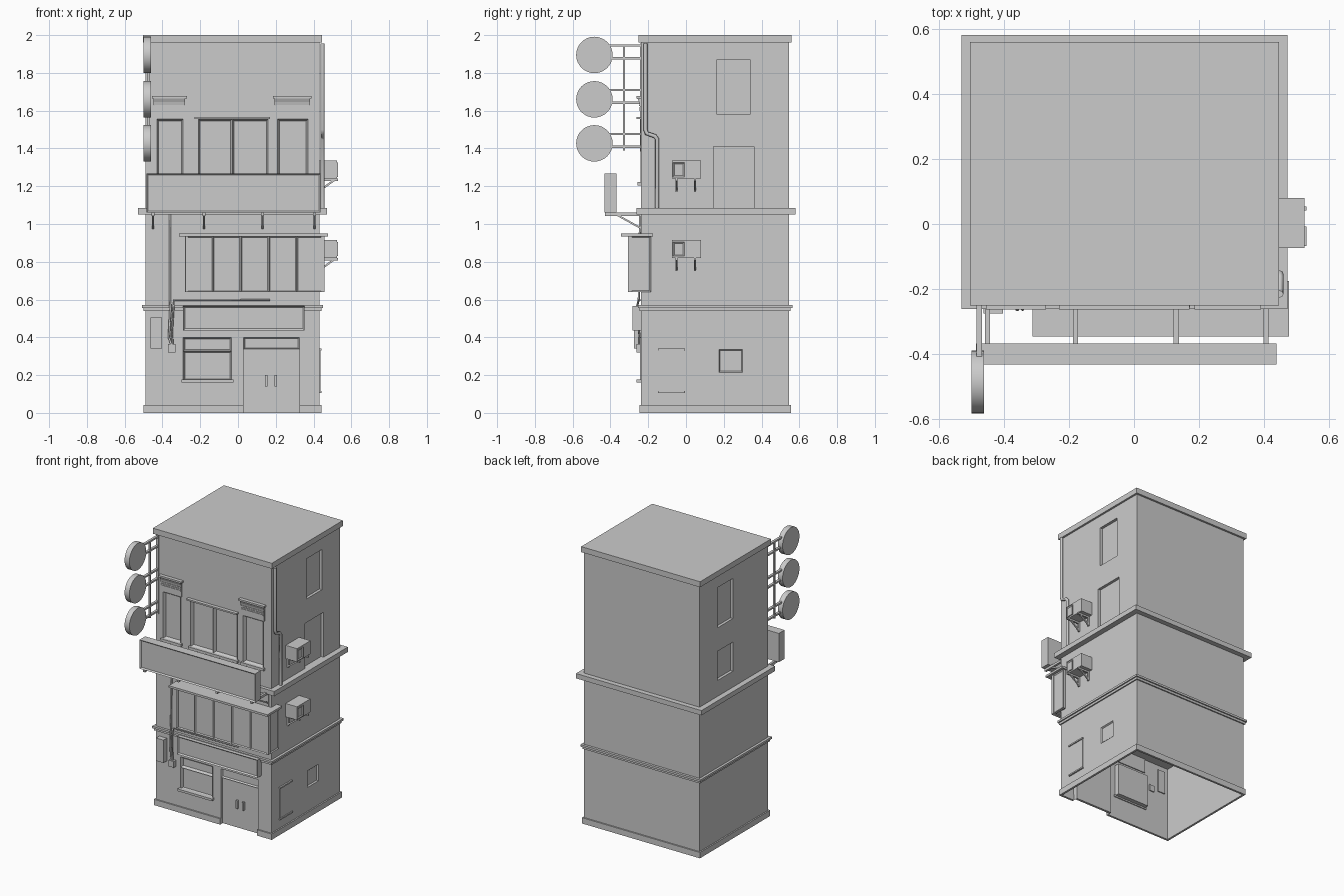
import bpy, bmesh, math
from mathutils import Vector, Matrix

if "Cube" in bpy.data.objects:
    bpy.data.objects.remove(bpy.data.objects["Cube"])

X0, X1, Y0, Y1 = -0.49, 0.432, -0.237, 0.545   # wall planes


def finish(name, bm):
    me = bpy.data.meshes.new(name)
    bm.to_mesh(me)
    bm.free()
    ob = bpy.data.objects.new(name, me)
    bpy.context.collection.objects.link(ob)
    return ob


def add_box(bm, x0, x1, y0, y1, z0, z1):
    m = Matrix.Translation(((x0+x1)/2, (y0+y1)/2, (z0+z1)/2)) @ Matrix.Diagonal((x1-x0, y1-y0, z1-z0, 1))
    return bmesh.ops.create_cube(bm, size=1, matrix=m)['verts']


def boxes(name, *bounds):
    bm = bmesh.new()
    for b in bounds:
        add_box(bm, *b)
    return finish(name, bm)


def panel(name, b, normals=((0, -1, 0),), rim=0.012, depth=0.01):
    """Box whose faces along the given normals are framed and recessed."""
    bm = bmesh.new()
    add_box(bm, *b)
    for n in normals:
        n = Vector(n)
        bm.normal_update()
        f = max(bm.faces, key=lambda f: (f.normal.dot(n) > 0.99) * f.calc_area())
        bmesh.ops.inset_individual(bm, faces=[f], thickness=rim)
        bmesh.ops.translate(bm, verts=f.verts, vec=-n*depth)
    return finish(name, bm)


def prism(name, profile, x0, x1, axis='x'):
    """Extrude a closed profile: (y,z) along x, or (x,z) along y."""
    bm = bmesh.new()
    p = (lambda a, b, c: (c, a, b)) if axis == 'x' else (lambda a, b, c: (a, c, b))
    f = bm.faces.new([bm.verts.new(p(a, b, x0)) for a, b in profile])
    r = bmesh.ops.extrude_face_region(bm, geom=[f])
    d = Vector((x1-x0, 0, 0) if axis == 'x' else (0, x1-x0, 0))
    bmesh.ops.translate(bm, verts=[v for v in r['geom'] if isinstance(v, bmesh.types.BMVert)], vec=d)
    bmesh.ops.recalc_face_normals(bm, faces=bm.faces)
    return finish(name, bm)


def pipe(name, pts, r):
    cu = bpy.data.curves.new(name, 'CURVE')
    cu.dimensions, cu.bevel_depth, cu.bevel_resolution, cu.use_fill_caps = '3D', r, 2, True
    s = cu.splines.new('POLY')
    s.points.add(len(pts)-1)
    for q, p in zip(s.points, pts):
        q.co = (*p, 1)
    ob = bpy.data.objects.new(name, cu)
    bpy.context.collection.objects.link(ob)
    return ob


def cut(ob, *bounds):
    c = boxes("cutter", *bounds)
    m = ob.modifiers.new("cut", 'BOOLEAN')
    m.operation, m.solver, m.object = 'DIFFERENCE', 'EXACT', c
    bpy.context.view_layer.objects.active = ob
    bpy.ops.object.modifier_apply(modifier=m.name)
    bpy.data.objects.remove(c)


# --- storeys; ground floor is hollow and open underneath
ground = boxes("ground_floor", (X0, X1, Y0, Y1, 0, 0.55))
cut(ground, (-0.29, -0.035, -0.3, -0.205, 0.17, 0.40), (0.03, 0.325, -0.3, -0.205, -0.1, 0.40),
    (0.42, 0.5, 0.175, 0.30, 0.215, 0.335))
bm = bmesh.new()
bm.from_mesh(ground.data)
bm.normal_update()
bmesh.ops.delete(bm, geom=[f for f in bm.faces if f.normal.z < -0.9 and f.calc_center_median().z < 0.01],
                 context='FACES')
bm.to_mesh(ground.data)
bm.free()
boxes("middle_floor", (X0, X1, Y0, Y1, 0.56, 1.06))
WIN = [(-0.43, -0.29), (-0.21, -0.03), (-0.03, 0.16), (0.21, 0.37)]
upper = boxes("upper_floor", (X0, X1, Y0, Y1, 1.075, 1.97))
cut(upper, *[(a, b, -0.3, -0.212, 1.22, 1.555) for a, b in (WIN[0], (-0.21, 0.16), WIN[3])],
    (X1-0.02, 0.5, 0.165, 0.34, 1.58, 1.87), (X1-0.02, 0.5, 0.145, 0.36, 1.085, 1.41),
    (-0.6, X0+0.02, 0.165, 0.34, 1.58, 1.87), (-0.6, X0+0.02, 0.165, 0.34, 1.20, 1.41))

# --- ledges, roof and plinth
for name, o, z0, z1 in (("lower_band_under", 0.009, 0.54, 0.556), ("lower_band", 0.018, 0.556, 0.571),
                        ("main_ledge", 0.04, 1.05, 1.085), ("roof_slab", 0.014, 1.96, 2.0)):
    e = 0.036 if name == "main_ledge" else o
    f = 0.024 if name == "main_ledge" else o
    boxes(name, (X0-o, X1+o, Y0-f, Y1+e, z0, z1))
P = 0.01
boxes("plinth", (X0-P, 0.03, Y0-P, Y0+0.005, 0, 0.042), (0.325, X1+P, Y0-P, Y0+0.005, 0, 0.042),
      (X0-P, X1+P, Y1-0.005, Y1+P, 0, 0.042), (X0-P, X0+0.005, Y0, Y1, 0, 0.042),
      (X1-0.005, X1+P, Y0, Y1, 0, 0.042))

# --- upper front windows, sills, lintel and hoods
for i, (a, b) in enumerate(WIN):
    panel(f"upper_window_{i}", (a, b, -0.241, -0.205, 1.22, 1.555), rim=0.014, depth=0.022)
for a, b in (WIN[0], (-0.21, 0.16), WIN[3]):
    boxes("upper_sill", (a-0.012, b+0.012, -0.256, -0.23, 1.205, 1.222))
boxes("window_lintel", (-0.23, 0.17, -0.262, -0.23, 1.556, 1.567))
for a, b in (WIN[0], WIN[3]):
    prism("window_hood", [(-0.23, 1.56), (-0.244, 1.56), (-0.244, 1.625), (-0.248, 1.645),
                          (-0.257, 1.665), (-0.23, 1.665)], a-0.017, b+0.01)
    boxes("hood_cap", (a-0.024, b+0.02, -0.263, -0.23, 1.665, 1.678))
    boxes("hood_slats", *[(a-0.012, b+0.005, -0.248, -0.24, z, z+0.006) for z in (1.60, 1.612, 1.624)])

# --- ground front: window, door, handles
panel("shop_window_lower", (-0.29, -0.035, -0.243, -0.2, 0.17, 0.327), rim=0.012, depth=0.022)
panel("shop_window_upper", (-0.29, -0.035, -0.243, -0.2, 0.327, 0.40), rim=0.012, depth=0.022)
boxes("shop_sill", (-0.30, -0.025, -0.262, -0.23, 0.16, 0.176))
boxes("door", (0.03, 0.325, -0.217, -0.2, 0, 0.34))
panel("door_transom", (0.03, 0.325, -0.235, -0.2, 0.337, 0.40), rim=0.01, depth=0.012)
boxes("door_handles", *[(x-0.006, x+0.006, -0.232, -0.21, 0.14, 0.20) for x in (0.15, 0.20)])

# --- signs and bay window
panel("shop_sign", (-0.29, 0.353, -0.283, -0.23, 0.437, 0.566))
boxes("hanging_box_sign", (-0.462, -0.403, -0.275, -0.23, 0.34, 0.505))
panel("long_sign", (-0.485, 0.438, -0.432, -0.367, 1.06, 1.268))
for x in (-0.45, -0.18, 0.13, 0.405):
    boxes("sign_bracket_arm", (x-0.008, x+0.008, -0.43, -0.23, 1.043, 1.06))
    prism("sign_bracket_brace", [(-0.37, 1.045), (-0.235, 0.97), (-0.235, 0.981), (-0.35, 1.045)], x-0.006, x+0.006)
    boxes("sign_bracket_plate", (x-0.009, x+0.009, -0.243, -0.23, 0.955, 1.05))
boxes("bay_core", (-0.275, 0.451, -0.298, -0.19, 0.645, 0.935))
w = 0.738 / 5
for i in range(5):
    panel(f"bay_window_{i}", (-0.28+i*w, -0.28+(i+1)*w, -0.307, -0.285, 0.64, 0.936), rim=0.009, depth=0.008)
for s, x0, x1 in ((-1, -0.28, -0.265), (1, 0.44, 0.458)):
    panel("bay_side", (x0, x1, -0.306, -0.184, 0.64, 0.936), normals=((s, 0, 0),), depth=0.006)
boxes("bay_cap", (-0.312, 0.476, -0.345, -0.175, 0.935, 0.95))

# --- round signs on a projecting bracket
for z in (1.895, 1.66, 1.427):
    bm = bmesh.new()
    bmesh.ops.create_cone(bm, cap_ends=True, segments=32, radius1=0.0965, radius2=0.0965, depth=0.038,
                          matrix=Matrix.Translation((-0.48, -0.485, z)) @ Matrix.Rotation(math.pi/2, 4, 'Y'))
    ob = finish("round_sign", bm)
    bpy.context.view_layer.objects.active = ob
    ob.select_set(True)
    bpy.ops.object.shade_smooth_by_angle(angle=math.radians(35))
    ob.select_set(False)
    boxes("round_sign_arms", *[(-0.484, -0.466, -0.42, -0.23, z+d-0.006, z+d+0.006) for d in (-0.018, 0.05)])
boxes("round_sign_post", (-0.481, -0.469, -0.334, -0.322, 1.39, 1.945),
      (-0.484, -0.466, -0.243, -0.23, 1.385, 1.955))

# --- air conditioners on the right wall
for z in (1.24, 0.82):
    boxes("ac_unit", (0.43, 0.523, -0.073, 0.08, z, z+0.096))
    panel("ac_grille", (0.515, 0.529, -0.068, -0.008, z+0.01, z+0.085), normals=((1, 0, 0),), rim=0.01, depth=0.006)
    for y in (-0.05, 0.048):
        boxes("ac_bracket_arm", (0.43, 0.53, y-0.006, y+0.006, z-0.012, z))
        boxes("ac_bracket_plate", (0.43, 0.442, y-0.006, y+0.006, z-0.07, z))
        prism("ac_bracket_brace", [(0.435, z-0.068), (0.515, z-0.01), (0.498, z-0.01), (0.435, z-0.055)],
              y-0.004, y+0.004, 'y')

# --- right side hatches
boxes("side_vent", (0.43, 0.436, -0.145, -0.01, 0.11, 0.335))
boxes("side_vent_trim", (0.43, 0.443, -0.149, -0.006, 0.105, 0.115), (0.43, 0.443, -0.149, -0.006, 0.33, 0.34))
panel("side_hatch", (0.415, 0.433, 0.175, 0.30, 0.215, 0.335), normals=((1, 0, 0),), rim=0.008, depth=0.01)

# --- drainpipe, cables and meter box
pipe("drainpipe", [(0.448, y, z) for y, z in ((-0.215, 1.955), (-0.215, 1.50), (-0.208, 1.48), (-0.165, 1.465),
                                              (-0.153, 1.45), (-0.153, 1.08))], 0.011)
boxes("meter_box", (-0.37, -0.33, -0.262, -0.23, 0.32, 0.365))
pipe("cable_up", [(-0.352, -0.25, 0.36), (-0.366, -0.245, 0.40), (-0.358, -0.262, 0.55),
                  (-0.36, -0.25, 0.60), (-0.36, -0.243, 1.05)], 0.006)
pipe("cable_across", [(-0.345, -0.25, 0.36), (-0.35, -0.247, 0.42), (-0.342, -0.262, 0.55),
                      (-0.338, -0.25, 0.597), (0.17, -0.243, 0.597)], 0.005)
